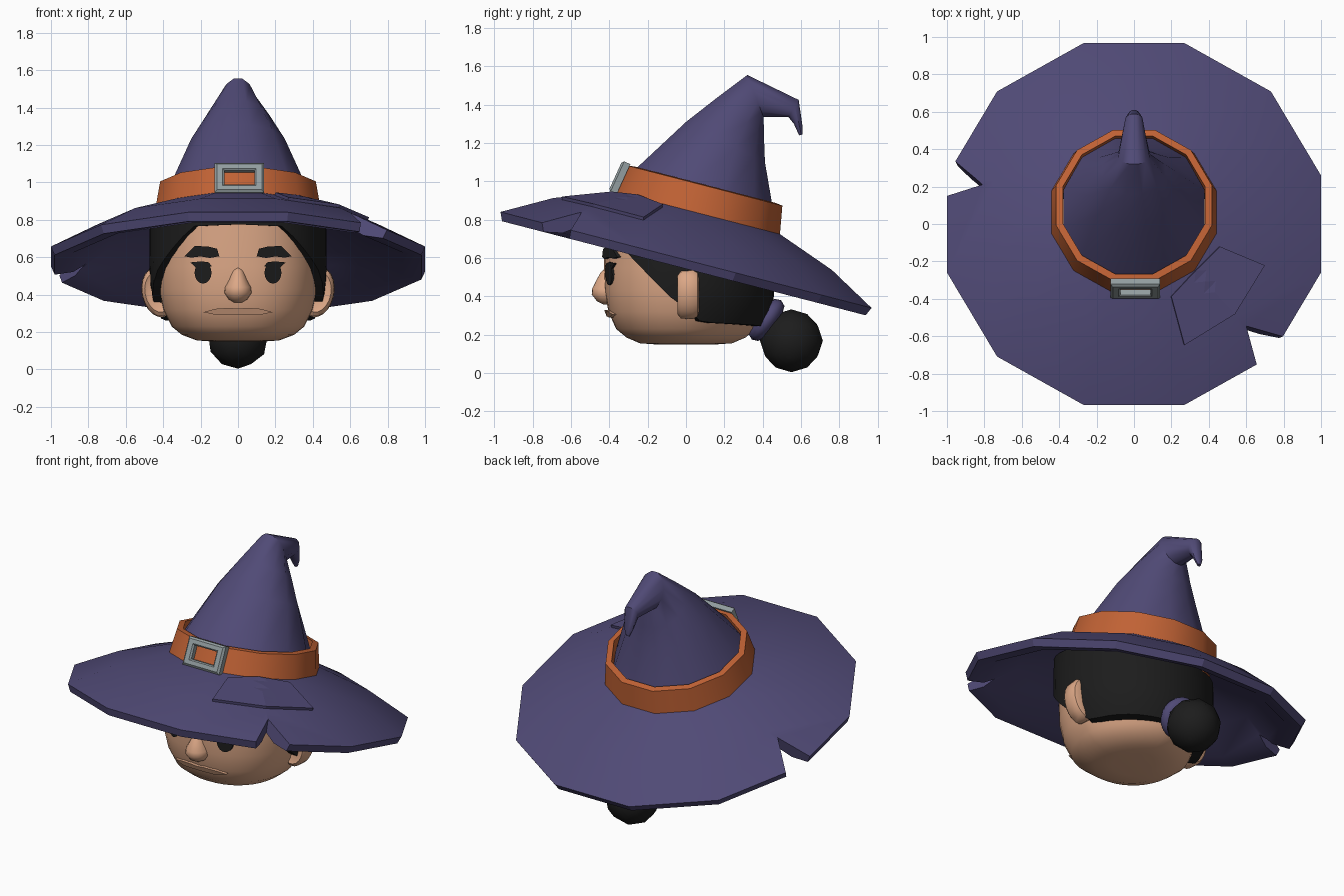
import bpy, bmesh, math
from mathutils import Matrix, Vector

if "Cube" in bpy.data.objects:
    bpy.data.objects.remove(bpy.data.objects["Cube"])


def material(name, rgb):
    m = bpy.data.materials.new(name)
    m.diffuse_color = (*rgb, 1)
    m.use_nodes = True
    m.node_tree.nodes["Principled BSDF"].inputs["Base Color"].default_value = m.diffuse_color
    return m


PURPLE = material("purple felt", (0.08, 0.068, 0.18))
ORANGE = material("orange leather", (0.53, 0.122, 0.035))
GREY = material("grey metal", (0.29, 0.34, 0.35))
SKIN = material("skin", (0.72, 0.39, 0.24))
BLACK = material("black hair", (0.012, 0.012, 0.012))
HAT = Matrix.Translation((0, 0, 0.59)) @ Matrix.Rotation(math.radians(-14.5), 4, 'X')
C15 = math.cos(math.radians(15))


def finish(name, bm, mat, M=Matrix(), smooth=None, fix=True):
    if fix:
        bmesh.ops.recalc_face_normals(bm, faces=bm.faces)
    bm.transform(M)
    me = bpy.data.meshes.new(name)
    bm.to_mesh(me)
    bm.free()
    me.materials.append(mat)
    ob = bpy.data.objects.new(name, me)
    bpy.context.collection.objects.link(ob)
    if smooth:
        bpy.ops.object.select_all(action='DESELECT')
        ob.select_set(True)
        bpy.context.view_layer.objects.active = ob
        bpy.ops.object.shade_smooth_by_angle(angle=math.radians(smooth))
    return ob


def loft(name, rings, mat, M=Matrix(), smooth=None, loop=False):
    """Skin a list of equal-length closed rings; cap the ends unless looped."""
    bm = bmesh.new()
    vs = [[bm.verts.new(p) for p in r] for r in rings]
    n = len(vs[0])
    for a, b in zip(vs, vs[1:] + (vs[:1] if loop else [])):
        for i in range(n):
            j = (i + 1) % n
            bm.faces.new((a[i], a[j], b[j], b[i]))
    if not loop:
        bm.faces.new(vs[0][::-1])
        bm.faces.new(vs[-1])
    return finish(name, bm, mat, M, smooth)


def ring12(apothem, z):
    r = apothem / C15
    return [(r * math.cos(math.radians(15 + 30 * k)), r * math.sin(math.radians(15 + 30 * k)), z)
            for k in range(12)]


def interp(table, t, col=1):
    if t <= table[0][0]:
        return table[0][col]
    for a, b in zip(table, table[1:]):
        if t <= b[0]:
            return a[col] + (b[col] - a[col]) * (t - a[0]) / (b[0] - a[0])
    return table[-1][col]


# --- hat brim with two torn notches
BRIM = [(0.43, 0.257), (0.75, 0.14), (1.0, 0.0)]
brim = loft("hat_brim", [ring12(r, z) for r, z in
            BRIM + [(0.98, -0.045), (0.88, -0.025), (0.70, 0.10), (0.41, 0.205)]],
            PURPLE, HAT, 25, loop=True)
for i, tri in enumerate([[(0.60, -0.59), (0.70, -0.92), (0.98, -0.65)],
                         [(-0.81, 0.19), (-1.19, 0.12), (-1.09, 0.49)]]):
    cutter = loft(f"notch_cutter_{i}", [[(x, y, z) for x, y in tri] for z in (-0.3, 0.5)], PURPLE, HAT)
    cutter.hide_render = True
    cutter.hide_viewport = True
    mod = brim.modifiers.new("notch", 'BOOLEAN')
    mod.operation = 'DIFFERENCE'
    mod.solver = 'EXACT'
    mod.object = cutter

# --- patch draped over the brim
bm = bmesh.new()
patch = [(0.20, -0.465), (0.27, -0.71), (0.54, -0.54), (0.70, -0.27), (0.46, -0.19)]
face = bm.faces.new([bm.verts.new((x, y, 0)) for x, y in patch])
bmesh.ops.poke(bm, faces=[face])
bmesh.ops.subdivide_edges(bm, edges=bm.edges[:], cuts=3, use_grid_fill=True)
for v in bm.verts:
    rho = max(v.co.x * math.cos(k * math.pi / 6) + v.co.y * math.sin(k * math.pi / 6) for k in range(12))
    v.co.z = interp(BRIM, rho) + 0.018
ob = finish("brim_patch", bm, PURPLE, HAT, fix=False)
sol = ob.modifiers.new("thickness", 'SOLIDIFY')
sol.thickness = 0.04
sol.offset = -1

# --- band and buckle
loft("hat_band", [ring12(r, z) for r, z in [(0.444, 0.235), (0.416, 0.40), (0.38, 0.405), (0.38, 0.25)]],
     ORANGE, HAT, 35, loop=True)


def rect(hx, hz, y):
    return [(-hx, y, -hz), (hx, y, -hz), (hx, y, hz), (-hx, y, hz)]


loft("buckle", [rect(*p) for p in [(0.132, 0.087, 0.01), (0.132, 0.087, -0.025), (0.12, 0.075, -0.036),
                                   (0.09, 0.05, -0.036), (0.08, 0.042, -0.028), (0.08, 0.042, 0.01)]],
     GREY, HAT @ Matrix.Translation((0.007, -0.431, 0.327)) @ Matrix.Rotation(math.radians(-10), 4, 'X'),
     loop=True)

# --- crooked crown: each ring has a front (y, z), back (y, z) and half width
crown = [((-0.30, 1.03), (0.46, 0.82), 0.378), ((0.0, 1.31), (0.412, 1.10), 0.25),
         ((0.16, 1.435), (0.407, 1.23), 0.168), ((0.32, 1.555), (0.405, 1.335), 0.085),
         ((0.588, 1.425), (0.535, 1.335), 0.045), ((0.609, 1.28), (0.563, 1.30), 0.03),
         ((0.608, 1.245), (0.59, 1.24), 0.012)]
rings = []
for f, b, w in crown:
    f, b = Vector(f), Vector(b)
    mid, half = (f + b) / 2, (b - f) / 2
    rings.append([(x * w, mid[0] + half[0] * y, mid[1] + half[1] * y) for x, y, _ in ring12(1, 0)])
loft("hat_crown", rings, PURPLE, smooth=35)

# --- head: z, half width, half depth
HEAD = [(0.148, 0.12, 0.14), (0.155, 0.22, 0.24), (0.185, 0.30, 0.31), (0.23, 0.355, 0.365),
        (0.32, 0.40, 0.405), (0.43, 0.425, 0.425), (0.55, 0.43, 0.428), (0.70, 0.425, 0.42)]
P = 2.25


def oval(a, rx, ry, back=P):
    """Superellipse point; angle 0 is the front, the back half may be more pointed."""
    s, c = math.sin(a), math.cos(a)
    p = P if c > 0 else back
    return (math.copysign(abs(s) ** (2 / p), s) * rx, -math.copysign(abs(c) ** (2 / p), c) * ry)


N = 40
ANG = [2 * math.pi * i / N for i in range(N)]
rings = []
for z, rx, ry in HEAD:
    pts = [oval(a, rx, ry, 1.65) for a in ANG]
    rings.append([(x, y, z - (0.26 * y if z == 0.70 else 0)) for x, y in pts])
loft("head", rings, SKIN, smooth=50)

# --- hair shell with a hairline that depends on direction
LINE = [(0, 0.775), (28, 0.765), (45, 0.65), (65, 0.52), (84, 0.37), (100, 0.265), (180, 0.24)]
HAIR = [(0.25, 0.40, 0.40), (0.30, 0.435, 0.43), (0.38, 0.462, 0.45), (0.5, 0.475, 0.455), (0.9, 0.47, 0.45)]
rings = [[] for _ in range(7)]
for a in ANG:
    low = interp(LINE, abs(math.degrees(math.remainder(a, 2 * math.pi))))
    x0, y0 = oval(a, 0.47, 0.45, 2)
    top = 0.765 - 0.26 * y0
    for k in range(6):
        z = low + (top - low) * k / 5
        x, y = oval(a, interp(HAIR, z), interp(HAIR, z, 2), 2)
        rings[k + 1].append((x, y + 0.008, z))
    x, y = oval(a, interp(HEAD, low) - 0.03, interp(HEAD, low, 2) - 0.03, 1.65)
    rings[0].append((x, y, low))
rings.append([(x * 0.85, y * 0.85, z - 0.01) for x, y, z in rings[-1]])
rings.append([(x, y, z - 0.05) for x, y, z in rings[-1]])
loft("hair", rings, BLACK, smooth=50, loop=True)

# --- bun and hair tie
bm = bmesh.new()
bmesh.ops.create_icosphere(bm, subdivisions=2, radius=0.164)
finish("hair_bun", bm, BLACK, Matrix.Translation((0, 0.55, 0.168)), 40)
tie = [[((0.08 + 0.048 * math.cos(t)) * math.cos(a), (0.08 + 0.048 * math.cos(t)) * math.sin(a),
         0.045 * math.sin(t)) for t in [k * math.pi / 4 for k in range(8)]] for a in ANG[::2]]
turn = Vector((0, 0.8, -0.6)).to_track_quat('Z', 'Y').to_matrix().to_4x4()
loft("hair_tie", tie, PURPLE, Matrix.Translation((0, 0.42, 0.277)) @ turn, 50, loop=True)

# --- nose: z, radius, depth
loft("nose", [[(r * math.sin(a), -0.41 - d * math.cos(a), z) for a in ANG[::2]] for z, r, d in
     [(0.357, 0.02, 0.02), (0.375, 0.05, 0.055), (0.41, 0.074, 0.082), (0.44, 0.07, 0.08),
      (0.48, 0.048, 0.06), (0.525, 0.03, 0.035), (0.545, 0.012, 0.015)]], SKIN, smooth=60)


def face_plate(name, outline, mat, out):
    """Thin plate following the front of the head; outline is (x, z)."""
    def ring(off):
        pts = []
        for x, z in outline:
            rx, ry = interp(HEAD, z), interp(HEAD, z, 2)
            pts.append((x, -ry * (1 - abs(x / rx) ** P) ** (1 / P) - off, z))
        return pts
    loft(name, [ring(-0.03), ring(out)], mat)


# --- mouth
face_plate("mouth", [(-0.185, 0.306), (-0.12, 0.324), (-0.05, 0.329), (0, 0.325), (0.05, 0.329), (0.12, 0.324),
                     (0.185, 0.306), (0.11, 0.29), (0, 0.295), (-0.11, 0.29)], SKIN, 0.02)

# --- mirrored eyes, lashes, brows and ears
for s, side in ((-1, "left"), (1, "right")):
    face_plate(f"eye_{side}", [(s * (0.187 + 0.045 * math.cos(a)), 0.517 + 0.058 * math.sin(a))
                               for a in ANG[::2]], BLACK, 0.009)
    face_plate(f"lash_{side}", [(s * x, z) for x, z in [(0.14, 0.55), (0.155, 0.572), (0.195, 0.578),
                                (0.255, 0.572), (0.225, 0.545)]], BLACK, 0.0095)
    face_plate(f"brow_{side}", [(s * x, z) for x, z in [(0.10, 0.605), (0.112, 0.645), (0.16, 0.657), (0.23, 0.66),
                                (0.285, 0.605), (0.25, 0.598), (0.20, 0.604), (0.15, 0.596)]], BLACK, 0.02)
    ear = [[(0.09 * k * math.cos(a), y, 0.135 * k * math.sin(a)) for a in ANG[::2]] for y, k in
           [(-0.04, 0.6), (-0.05, 0.8), (-0.032, 0.97), (0.03, 1.0), (0.055, 0.9), (0.063, 0.7)]]
    loft(f"ear_{side}", ear, SKIN, Matrix.Translation((s * 0.425, 0.005, 0.413))
         @ Matrix.Rotation(s * 0.2, 4, 'Y'), 45)
